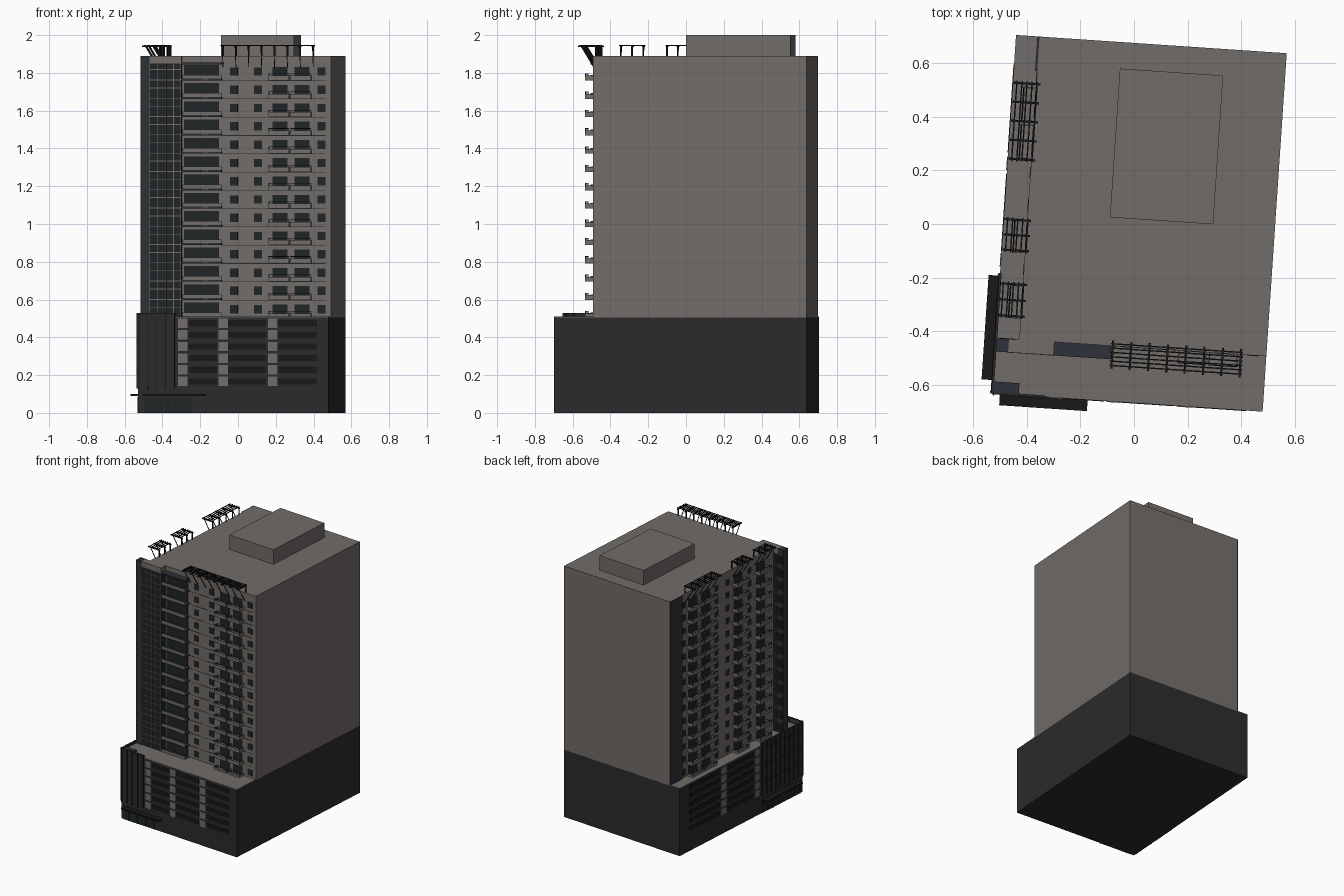
import bpy, bmesh, math
from mathutils import Matrix, Vector

if "Cube" in bpy.data.objects:
    bpy.data.objects.remove(bpy.data.objects["Cube"])

# Local frame: u runs along the front, v runs to the back, origin at podium front left corner
PLACE = Matrix.Translation((-0.53, -0.632, 0)) @ Matrix.Rotation(math.radians(-3.85), 4, 'Z')
W, D, POD, ROOF = 1.012, 1.34, 0.51, 1.89
WALL_U, WALL_V = 0.088, 0.207          # tower setbacks on left and front
FLOORS = [0.549 + 0.0968 * i for i in range(14)]


def material(name, rgb):
    m = bpy.data.materials.new(name)
    m.diffuse_color = (*rgb, 1)
    m.use_nodes = True
    m.node_tree.nodes["Principled BSDF"].inputs["Base Color"].default_value = m.diffuse_color
    return m


GREY = material("warm_grey", (0.165, 0.15, 0.14))
DARK = material("charcoal", (0.024, 0.024, 0.025))
BLACK = material("black_metal", (0.009, 0.009, 0.009))
GLASS = material("dark_glass", (0.014, 0.018, 0.019))
BLUE = material("blue_panel", (0.026, 0.031, 0.04))
parts = {}


def mesh(name, mat):
    return parts.setdefault(name, (bmesh.new(), mat))[0]


def box(name, mat, u0, u1, v0, v1, z0, z1):
    m = Matrix.Translation(((u0 + u1) / 2, (v0 + v1) / 2, (z0 + z1) / 2))
    m = m @ Matrix.Diagonal((abs(u1 - u0), abs(v1 - v0), abs(z1 - z0), 1))
    bmesh.ops.create_cube(mesh(name, mat), size=1, matrix=m)


def beam(name, mat, a, b, t):
    a, b = Vector(a), Vector(b)
    d = b - a
    m = Matrix.Translation((a + b) / 2) @ d.to_track_quat('Z', 'Y').to_matrix().to_4x4()
    bmesh.ops.create_cube(mesh(name, mat), size=1, matrix=m @ Matrix.Diagonal((t, t, d.length, 1)))


def on_side(side, name, mat, a0, a1, base, d0, d1, z0, z1):
    """Box on the front or left face: a along the wall, d outward from base."""
    if side == "front":
        box(name, mat, a0, a1, base - d1, base - d0, z0, z1)
    else:
        box(name, mat, base - d1, base - d0, a0, a1, z0, z1)


# Main masses
box("podium", DARK, 0, W, 0, D, 0, POD - 0.004)
box("podium_roof", GREY, 0, W, 0, D, POD - 0.004, POD)
box("tower", GREY, WALL_U, W, WALL_V, D, POD, ROOF)
box("roof_plant_room", GREY, 0.395, 0.781, 0.685, 1.241, ROOF, 2.0)
box("back_corner_panel", BLUE, WALL_U - 0.008, WALL_U, D - 0.13, D - 0.001, POD, ROOF)

# Corner glass wing
box("glass_wing", GLASS, 0.05, 0.22, 0.16, WALL_V, POD, ROOF - 0.04)
box("glass_wing_cap", GREY, 0.05, 0.22, 0.157, WALL_V, ROOF - 0.04, ROOF)
box("wing_end_panel", BLUE, 0.004, 0.05, 0.157, WALL_V, POD, ROOF)
for u in (0.052, 0.095, 0.138, 0.178, 0.217):
    box("wing_mullions", GREY, u - 0.002, u + 0.002, 0.155, 0.16, POD, ROOF - 0.04)
for z in FLOORS:
    for dz in (-0.045, 0.01):
        box("wing_transoms", GREY, 0.05, 0.22, 0.156, 0.16, z + dz - 0.002, z + dz + 0.002)
    box("wing_back_windows", BLACK, 0.012, 0.075, WALL_V, WALL_V + 0.002, z - 0.03, z + 0.03)


# Balcony: floor slab, low parapet, thin rail on posts
def balcony(side, a0, a1, base, z, depth=0.048):
    on_side(side, "balcony_slabs", GREY, a0, a1, base, 0, depth, z - 0.048, z - 0.04)
    on_side(side, "balcony_parapets", GREY, a0, a1, base, depth - 0.006, depth, z - 0.048, z - 0.022)
    for e in (a0, a1 - 0.005):
        on_side(side, "balcony_parapets", GREY, e, e + 0.005, base, 0, depth, z - 0.048, z - 0.022)
        on_side(side, "balcony_rails", BLACK, e, e + 0.004, base, depth - 0.004, depth, z - 0.022, z - 0.01)
    on_side(side, "balcony_rails", BLACK, a0, a1, base, depth - 0.004, depth, z - 0.013, z - 0.01)


def window(side, a0, a1, base, z0, z1):
    on_side(side, "windows", GLASS, a0, a1, base, -0.001, 0.002, z0, z1)


LAYOUT = {
    "front": (WALL_V, [0.474, 0.602, 0.94], [(0.683, 0.79), (0.798, 0.907)]),
    "left": (WALL_U, [0.45, 0.69, 0.81, 1.165],
             [(0.285, 0.41), (0.53, 0.655), (0.88, 1.01), (1.02, 1.15)]),
}
for z in FLOORS:
    for side, (base, small, large) in LAYOUT.items():
        for a in small:
            window(side, a, a + 0.042, base, z - 0.022, z + 0.022)
        for a0, a1 in large:
            window(side, a0 + 0.018, a1 - 0.01, base, z - 0.04, z + 0.025)
            balcony(side, a0, a1, base, z)
    # Wide blue terraces beside the wing
    window("front", 0.231, 0.417, WALL_V, z - 0.04, z + 0.035)
    box("terrace_slabs", BLUE, 0.22, 0.432, 0.157, WALL_V, z - 0.048, z - 0.038)
    box("terrace_parapets", GREY, 0.225, 0.432, 0.157, 0.162, z - 0.048, z - 0.018)
    box("floor_lines", DARK, 0.432, W - 0.03, WALL_V - 0.001, WALL_V, z - 0.05, z - 0.047)
box("terrace_roof", BLUE, 0.22, 0.432, 0.157, WALL_V, ROOF - 0.045, ROOF - 0.035)


# Roof pergolas: cross bars on posts with braces, tied by long rails
def pergola(side, a0, a1, count, base, out, back, rails):
    def p(a, d, z):
        return (a, base - d, z) if side == "front" else (base - d, a, z)
    z = 1.94
    for i in range(count):
        a = a0 + 0.008 + (a1 - a0 - 0.016) * i / (count - 1)
        beam("pergola_cross_bars", BLACK, p(a, -back, z), p(a, out, z), 0.008)
        beam("pergola_posts", BLACK, p(a, -0.008, ROOF - 0.01), p(a, -0.008, z), 0.007)
        beam("pergola_braces", BLACK, p(a, 0.002, 1.83), p(a, out * 0.8, z), 0.004)
    for i in range(rails):
        d = -back + 0.012 + (out + back - 0.024) * i / (rails - 1)
        beam("pergola_rails", BLACK, p(a0, d, z + 0.006), p(a1, d, z + 0.006), 0.005)


pergola("front", 0.43, 0.925, 8, WALL_V, 0.085, 0.02, 6)
for a0, a1, n in ((0.87, 1.17, 5), (0.53, 0.66, 3), (0.285, 0.42, 3)):
    pergola("left", a0, a1, n, WALL_U, 0.085, 0.015, 5)

# Podium car park bands and light piers
ROWS = [0.167 + 0.0615 * i for i in range(6)]
FACES = {"front": ([(0.27, 0.42), (0.475, 0.68), (0.735, 0.95)], [0.213, 0.428, 0.69]),
         "left": ([(0.53, 0.82), (0.9, 1.23)], [0.475, 0.835])}
for side, (bands, piers) in FACES.items():
    for z in ROWS:
        for a0, a1 in bands:
            on_side(side, "podium_louvres", BLACK, a0, a1, 0, -0.001, 0.002, z - 0.016, z + 0.016)
        for a in piers:
            on_side(side, "podium_piers", GREY, a, a + 0.05, 0, -0.001, 0.003, z - 0.025, z + 0.025)

# Podium corner screen, entrance glazing and canopies on both street sides
for side, length, c0, c1, g1, n in (("front", 0.2, 0.03, 0.358, 0.29, 5), ("left", 0.45, 0.05, 0.44, 0.44, 10)):
    on_side(side, "corner_screen", DARK, 0, length, 0, -0.006, 0.003, 0.14, 0.53)
    for i in range(n):
        a = 0.006 + (length - 0.012) * i / (n - 1)
        on_side(side, "screen_fins", BLACK, a - 0.002, a + 0.002, 0, 0, 0.008, 0.13, 0.53)
    for z in ROWS[1::2] if side == "left" else ():
        on_side(side, "screen_fins", BLACK, 0, length, 0, 0, 0.005, z - 0.002, z + 0.002)
    on_side(side, "entrance_glass", GLASS, 0.03, g1, 0, -0.001, 0.002, 0, 0.085)
    for i in range(8):
        a = 0.03 + (g1 - 0.03) * i / 7
        on_side(side, "entrance_mullions", DARK, a - 0.002, a + 0.002, 0, 0, 0.005, 0, 0.085)
    on_side(side, "entrance_mullions", DARK, 0.03, g1, 0, 0, 0.004, 0.06, 0.063)
    on_side(side, "entrance_canopy", BLACK, c0, c1, 0, 0, 0.042, 0.09, 0.1)
box("corner_screen_roof", BLUE, 0, 0.1, 0, 0.045, 0.515, 0.525)

# Turn the collected pieces into objects
for name, (bm, mat) in parts.items():
    bm.transform(PLACE)
    me = bpy.data.meshes.new(name)
    bm.to_mesh(me)
    bm.free()
    me.materials.append(mat)
    bpy.context.collection.objects.link(bpy.data.objects.new(name, me))
